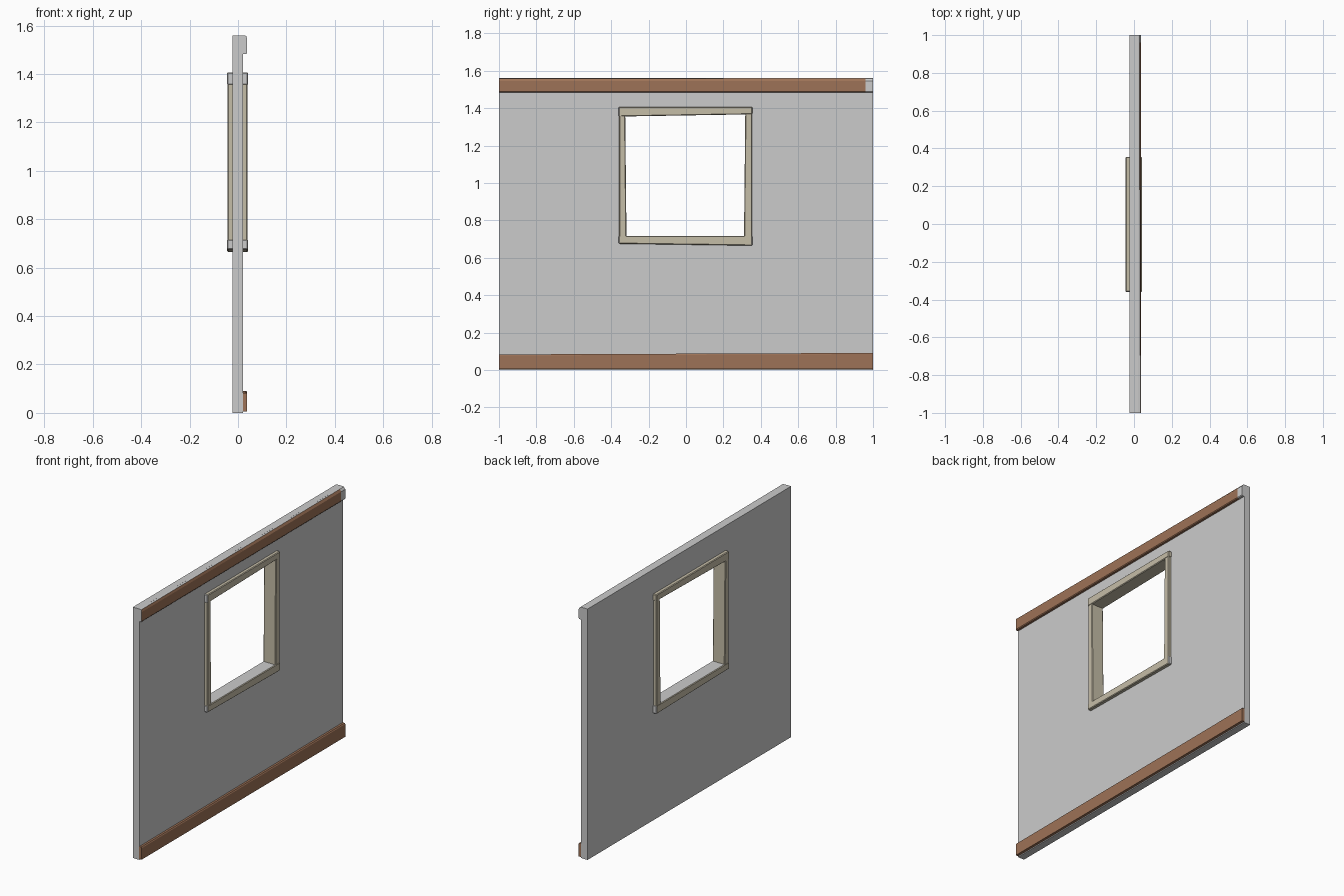
import bpy, bmesh

if "Cube" in bpy.data.objects:
    bpy.data.objects.remove(bpy.data.objects["Cube"])

def material(name, rgb):
    m = bpy.data.materials.new(name)
    m.diffuse_color = (*rgb, 1)
    m.use_nodes = True
    m.node_tree.nodes["Principled BSDF"].inputs["Base Color"].default_value = m.diffuse_color
    return m

GREY = material("plaster_grey", (0.60, 0.60, 0.60))
BROWN = material("wood_brown", (0.34, 0.17, 0.095))
BEIGE = material("frame_beige", (0.56, 0.51, 0.39))

def finish(name, bm, mats, rule=None):
    bmesh.ops.recalc_face_normals(bm, faces=bm.faces)
    bm.normal_update()
    for f in bm.faces:
        f.material_index = int(rule(f)) if rule else 0
    me = bpy.data.meshes.new(name)
    bm.to_mesh(me)
    bm.free()
    for m in mats:
        me.materials.append(m)
    ob = bpy.data.objects.new(name, me)
    bpy.context.collection.objects.link(ob)
    return ob

def loft(name, sections, mats, rule=None, bevel=0):
    """Skin matching closed loops of 3D points and cap both ends."""
    bm = bmesh.new()
    rings = [[bm.verts.new(p) for p in s] for s in sections]
    n = len(rings[0])
    for a, b in zip(rings, rings[1:]):
        for i in range(n):
            j = (i + 1) % n
            bm.faces.new((a[i], a[j], b[j], b[i]))
    bm.faces.new(rings[0])
    bm.faces.new(rings[-1])
    if bevel:
        bmesh.ops.recalc_face_normals(bm, faces=bm.faces)
        bmesh.ops.bevel(bm, geom=bm.edges[:], offset=bevel, segments=1,
                        affect='EDGES', profile=0.5)
    return finish(name, bm, mats, rule)

def bar(name, outline, x0, x1, rule=None):
    """Slightly crooked board: an outline in y,z extruded along x."""
    return loft(name, [[(x, y, z) for y, z in outline] for x in (x0, x1)],
                [BEIGE, GREY], rule, 0.004)

# Wall slab with a rectangular window opening
def rect(y0, y1, z0, z1):
    return [(y0, z0), (y1, z0), (y1, z1), (y0, z1)]

bm = bmesh.new()
outer, inner = rect(-1, 1, 0, 1.56), rect(-0.34, 0.335, 0.69, 1.385)
loops = [[bm.verts.new((x, y, z)) for y, z in loop]
         for x, loop in ((-0.023, outer), (0.021, outer), (0.021, inner), (-0.023, inner))]
for k in range(4):
    a, b = loops[k], loops[(k + 1) % 4]
    for i in range(4):
        j = (i + 1) % 4
        bm.faces.new((a[i], a[j], b[j], b[i]))
finish("wall", bm, [GREY])

# Upper trim: brown front, grey top, ends and last short piece
def trim_section(y, top_x):
    return [(x, y, z) for x, z in ((0.02, 1.56), (top_x, 1.558), (0.038, 1.545),
                                   (0.038, 1.488), (0.034, 1.483), (0.02, 1.483))]

loft("upper_trim",
     [trim_section(*s) for s in ((-1, 0.034), (0, 0.031), (0.96, 0.028), (1, 0.028))],
     [BROWN, GREY],
     lambda f: abs(f.normal.y) > 0.7 or f.normal.z > 0.9 or f.calc_center_median().y > 0.96)

# Baseboard, a little taller toward the back end
loft("baseboard",
     [[(x, y, z) for x, z in ((0.02, 0.006), (0.038, 0.006), (0.038, h - 0.006), (0.034, h), (0.02, h))]
      for y, h in ((-1, 0.083), (1, 0.091))], [BROWN])

# Window frame: hand-cut boards passing through the wall
bar("window_header", [(-0.36, 1.355), (0.355, 1.367), (0.355, 1.407), (-0.36, 1.407)],
    -0.045, 0.042, lambda f: f.normal.y < -0.7)
bar("window_sill", [(-0.36, 0.675), (0.355, 0.665), (0.355, 0.717), (-0.36, 0.717)],
    -0.045, 0.042, lambda f: abs(f.normal.y) > 0.7 or f.normal.z > 0.9)
bar("window_jamb_front", [(-0.358, 0.705), (-0.318, 0.705), (-0.325, 1.37), (-0.358, 1.37)],
    -0.044, 0.040)
bar("window_jamb_back", [(0.31, 0.705), (0.353, 0.705), (0.353, 1.38), (0.317, 1.38)],
    -0.044, 0.040)
